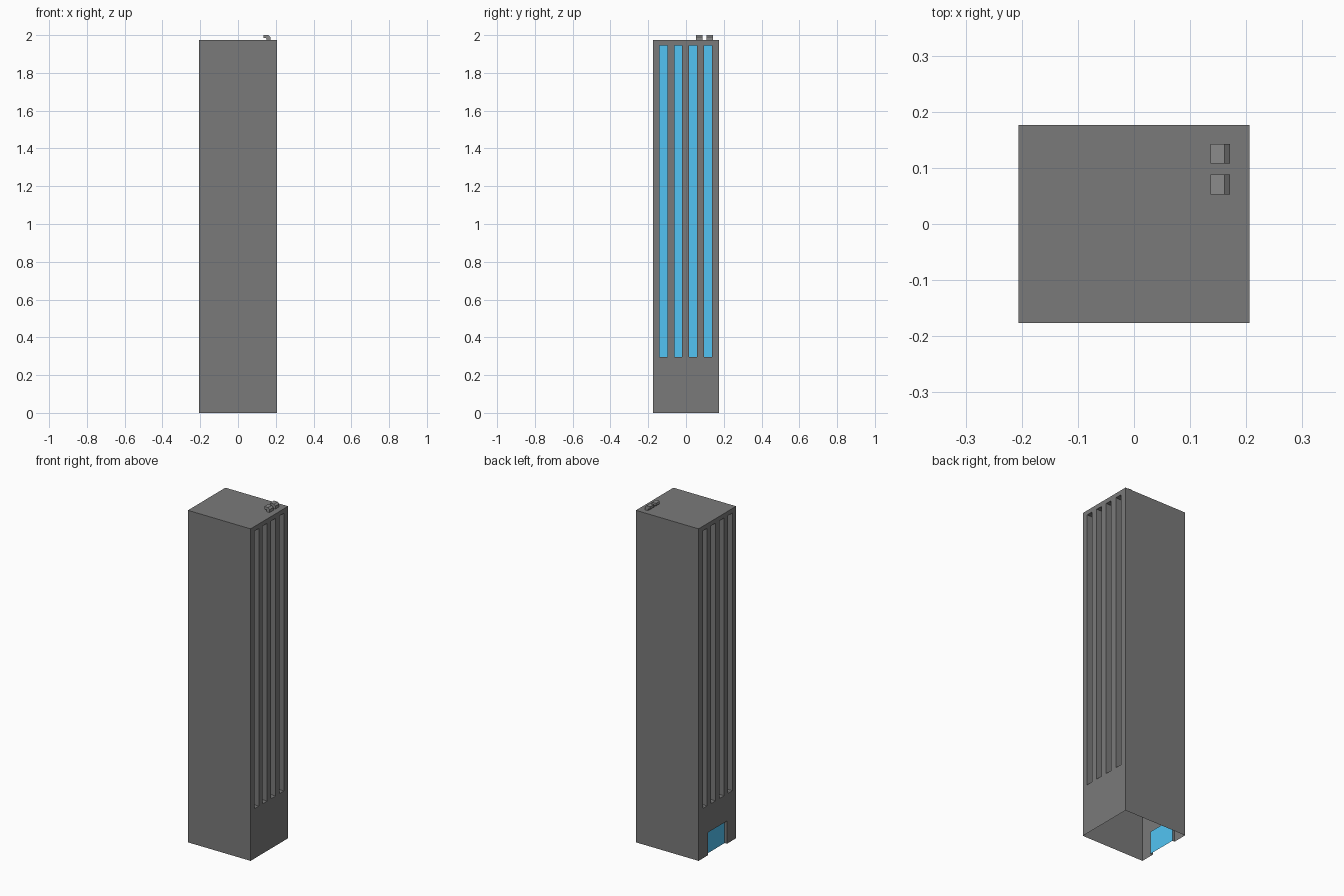
import bpy, bmesh
from mathutils import Vector

if "Cube" in bpy.data.objects:
    bpy.data.objects.remove(bpy.data.objects["Cube"])

X, Y, TOP = 0.206, 0.176, 1.973          # half width, half depth, roof height
WIN_DEPTH, DOOR_DEPTH = 0.045, 0.015
WIN_Y = [-0.002 + 0.0787 * (i - 1.5) for i in range(4)]
WIN_HALF, WIN_Z = 0.0208, (0.296, 1.946)
DOOR_Y, DOOR_Z = (-0.091, 0.088), (0.0, 0.135)


def material(name, color):
    mat = bpy.data.materials.new(name)
    mat.diffuse_color = (*color, 1)
    mat.use_nodes = True
    mat.node_tree.nodes["Principled BSDF"].inputs["Base Color"].default_value = mat.diffuse_color
    return mat


glass = material("glass", (0.085, 0.55, 0.9))
concrete = material("dark_concrete", (0.195, 0.195, 0.195))
metal = material("vent_metal", (0.26, 0.26, 0.26))


def finish(name, bm, mat=None):
    mesh = bpy.data.meshes.new(name)
    bm.to_mesh(mesh)
    bm.free()
    ob = bpy.data.objects.new(name, mesh)
    bpy.context.collection.objects.link(ob)
    if mat:
        mesh.materials.append(mat)
    return ob


def add_box(bm, lo, hi):
    lo, hi = Vector(lo), Vector(hi)
    verts = bmesh.ops.create_cube(bm, size=1)["verts"]
    for v in verts:
        v.co = Vector(((lo[i] + hi[i]) / 2 + v.co[i] * (hi[i] - lo[i])) for i in range(3))


def panel(name, x, ys, zs):
    bm = bmesh.new()
    pts = [(x, ys[0], zs[0]), (x, ys[1], zs[0]), (x, ys[1], zs[1]), (x, ys[0], zs[1])]
    if x < 0:
        pts.reverse()
    bm.faces.new([bm.verts.new(p) for p in pts])
    return finish(name, bm, glass)


# Tower block
bm = bmesh.new()
add_box(bm, (-X, -Y, 0), (X, Y, TOP))
tower = finish("tower", bm, concrete)

# Recess cutters: window strips on both sides, doorway on the left
bm = bmesh.new()
for y in WIN_Y:
    for s in (-1, 1):
        xs = sorted((s * (X - WIN_DEPTH), s * (X + 0.05)))
        add_box(bm, (xs[0], y - WIN_HALF, WIN_Z[0]), (xs[1], y + WIN_HALF, WIN_Z[1]))
add_box(bm, (-X - 0.05, DOOR_Y[0], -0.05), (-X + DOOR_DEPTH, DOOR_Y[1], DOOR_Z[1]))
cutter = finish("recess_cutter", bm, concrete)
cutter.hide_render = True

mod = tower.modifiers.new("recesses", "BOOLEAN")
mod.operation = "DIFFERENCE"
mod.solver = "EXACT"
mod.object = cutter
dg = bpy.context.evaluated_depsgraph_get()
bm = bmesh.new()
bm.from_mesh(bpy.data.meshes.new_from_object(tower.evaluated_get(dg)))
tower.modifiers.clear()
bpy.data.objects.remove(cutter)

# Open the underside and the recess backs, which the glass fills
open_faces = []
for f in bm.faces:
    f.material_index = 0
    c, n = f.calc_center_median(), f.normal
    underside = n.z < -0.9 and abs(c.z) < 1e-3
    back = abs(n.x) > 0.9 and all(abs(v.co.x) < X - 0.005 for v in f.verts)
    if underside or back:
        open_faces.append(f)
bmesh.ops.delete(bm, geom=open_faces, context="FACES")
bm.to_mesh(tower.data)
bm.free()

# Glass
for i, y in enumerate(WIN_Y):
    for s, side in ((-1, "left"), (1, "right")):
        panel(f"window_{side}_{i + 1}", s * (X - WIN_DEPTH), (y - WIN_HALF, y + WIN_HALF), WIN_Z)
panel("door_glass", -X + DOOR_DEPTH, DOOR_Y, DOOR_Z)

# Bent roof vents
PROFILE = [(0.136, 2.0), (0.161, 2.0), (0.171, 1.99), (0.171, TOP),
           (0.151, TOP), (0.151, 1.981), (0.149, 1.984), (0.136, 1.984)]
for i, y in enumerate((0.053, 0.108)):
    bm = bmesh.new()
    face = bm.faces.new([bm.verts.new((x, y, z)) for x, z in PROFILE])
    ext = bmesh.ops.extrude_face_region(bm, geom=[face])
    bmesh.ops.translate(bm, vec=(0, 0.035, 0),
                        verts=[g for g in ext["geom"] if isinstance(g, bmesh.types.BMVert)])
    bmesh.ops.recalc_face_normals(bm, faces=bm.faces)
    finish(f"roof_vent_{i + 1}", bm, metal)
